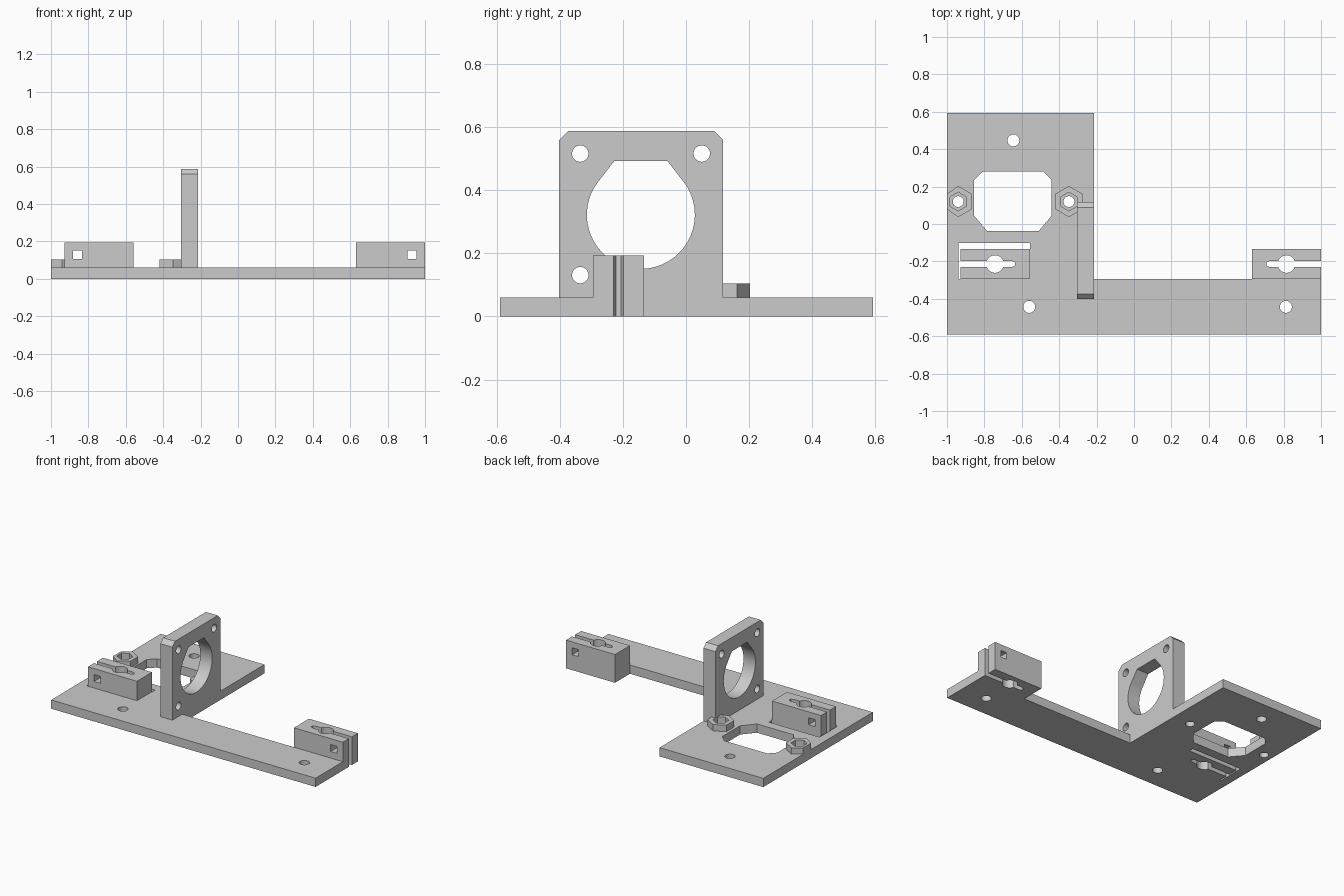
import bpy, bmesh
from math import sin, cos, pi, radians

if "Cube" in bpy.data.objects:
    bpy.data.objects.remove(bpy.data.objects["Cube"])

grey = bpy.data.materials.new("light grey plastic")
grey.use_nodes = True
COLOUR = (0.6, 0.6, 0.6, 1)
grey.diffuse_color = COLOUR
grey.node_tree.nodes["Principled BSDF"].inputs["Base Color"].default_value = COLOUR

PLATE = 0.06      # plate thickness
THROUGH = (-0.2, 0.9)


def prism(name, outline, lo, hi, axis="z"):
    """Extrude a flat outline along an axis."""
    place = {"z": lambda a, b, h: (a, b, h),
             "x": lambda a, b, h: (h, a, b),
             "y": lambda a, b, h: (a, h, b)}[axis]
    bm = bmesh.new()
    low = [bm.verts.new(place(a, b, lo)) for a, b in outline]
    high = [bm.verts.new(place(a, b, hi)) for a, b in outline]
    bm.faces.new(low)
    bm.faces.new(high)
    for i in range(len(low)):
        j = (i + 1) % len(low)
        bm.faces.new((low[i], low[j], high[j], high[i]))
    bmesh.ops.recalc_face_normals(bm, faces=bm.faces)
    mesh = bpy.data.meshes.new(name)
    bm.to_mesh(mesh)
    bm.free()
    mesh.materials.append(grey)
    obj = bpy.data.objects.new(name, mesh)
    bpy.context.collection.objects.link(obj)
    return obj


def rect(x0, x1, y0, y1):
    return [(x0, y0), (x1, y0), (x1, y1), (x0, y1)]


def ring(x, y, r, n=40, start=0.0):
    return [(x + r * cos(start + 2 * pi * i / n), y + r * sin(start + 2 * pi * i / n))
            for i in range(n)]


def hexagon(x, y, r):
    return [(max(a, -1), b) for a, b in ring(x, y, r, 6, pi / 6)]


def cut(obj, outline, lo=THROUGH[0], hi=THROUGH[1], axis="z"):
    """Cut an extruded outline out of a part."""
    cutter = prism("cutter", outline, lo, hi, axis)
    cutter.hide_render = True
    mod = obj.modifiers.new("cut", "BOOLEAN")
    mod.operation, mod.solver, mod.object = "DIFFERENCE", "EXACT", cutter
    bpy.context.view_layer.objects.active = obj
    bpy.ops.object.modifier_apply(modifier=mod.name)
    bpy.data.objects.remove(cutter)


def finish(obj):
    bpy.ops.object.select_all(action="DESELECT")
    obj.select_set(True)
    bpy.context.view_layer.objects.active = obj
    bpy.ops.object.shade_smooth_by_angle(angle=radians(30))


CLAMP_Y = -0.214


def cut_slot(obj, x, side):
    """Rod hole with a slit open towards one side."""
    w, tip, end = 0.016, 0.106, 0.196
    slit = [(-tip, -w / 2), (w - tip, -w), (end, -w), (end, w), (w - tip, w), (-tip, w / 2)]
    cut(obj, ring(x, CLAMP_Y, 0.047))
    cut(obj, [(x + side * a, CLAMP_Y + b) for a, b in slit])


def clamp(name, x, side, bottom):
    half = 0.185
    obj = prism(name, rect(x - half, x + half, -0.295, -0.133), bottom, 0.193)
    cut_slot(obj, x, side)
    cx = x + side * 0.116
    cut(obj, rect(cx - 0.024, cx + 0.024, 0.105, 0.152), -0.5, 0.1, "y")
    finish(obj)


# L-shaped base plate
LEFT_CLAMP, RIGHT_CLAMP = -0.743, 0.815
BOSSES = {"right_nut_boss": -0.94, "inner_nut_boss": -0.348}
BOSS_Y = 0.12
plate = prism("base_plate", [(-1, -0.59), (1, -0.59), (1, -0.295), (-0.215, -0.295),
                             (-0.215, 0.593), (-1, 0.593)], 0, PLATE)
for x, y in [(-0.645, 0.447), (-0.56, -0.443), (0.812, -0.443)]:
    cut(plate, ring(x, y, 0.032))
for x in BOSSES.values():
    cut(plate, ring(x, BOSS_Y, 0.029))
# window with clipped corners
cut(plate, [(-0.785, -0.038), (-0.51, -0.038), (-0.44, 0.045), (-0.44, 0.235),
            (-0.485, 0.28), (-0.81, 0.28), (-0.855, 0.235), (-0.855, 0.045)])
# flex gap round the clamp, and the clamp slit
cut(plate, [(-0.938, -0.295), (-0.928, -0.295), (-0.928, -0.133), (-0.555, -0.133),
            (-0.555, -0.102), (-0.938, -0.102)])
cut_slot(plate, LEFT_CLAMP, -1)
finish(plate)

# Rod clamps
clamp("right_rod_clamp", LEFT_CLAMP, -1, PLATE)
clamp("left_rod_clamp", RIGHT_CLAMP, 1, 0)

# Hexagonal nut holders
for name, x in BOSSES.items():
    boss = prism(name, hexagon(x, BOSS_Y, 0.083), PLATE, 0.104)
    cut(boss, ring(x, BOSS_Y, 0.05, 6, pi / 6))
    finish(boss)

# Upright motor mount
Y0, Y1, TOP, CH = -0.402, 0.118, 0.588, 0.029
mount = prism("motor_mount", [(Y0, PLATE), (Y1, PLATE), (Y1, TOP - CH), (Y1 - CH, TOP),
                              (Y0 + CH, TOP), (Y0, TOP - CH)], -0.305, -0.215, "x")
for y, z in [(-0.335, 0.516), (0.05, 0.516), (-0.335, 0.131)]:
    cut(mount, ring(y, z, 0.026), -0.5, 0, "x")
# big opening: circle with tangent sides rising to a flat top
cy, cz, r, n = -0.143, 0.322, 0.171, 48
a0 = radians(36)
arc = [(cy + r * cos(a), cz + r * sin(a))
       for a in (a0 - (pi + 2 * a0) * i / n for i in range(n + 1))]
cut(mount, arc + [(cy - 0.084, 0.493), (cy + 0.084, 0.493)], -0.5, 0, "x")
finish(mount)
